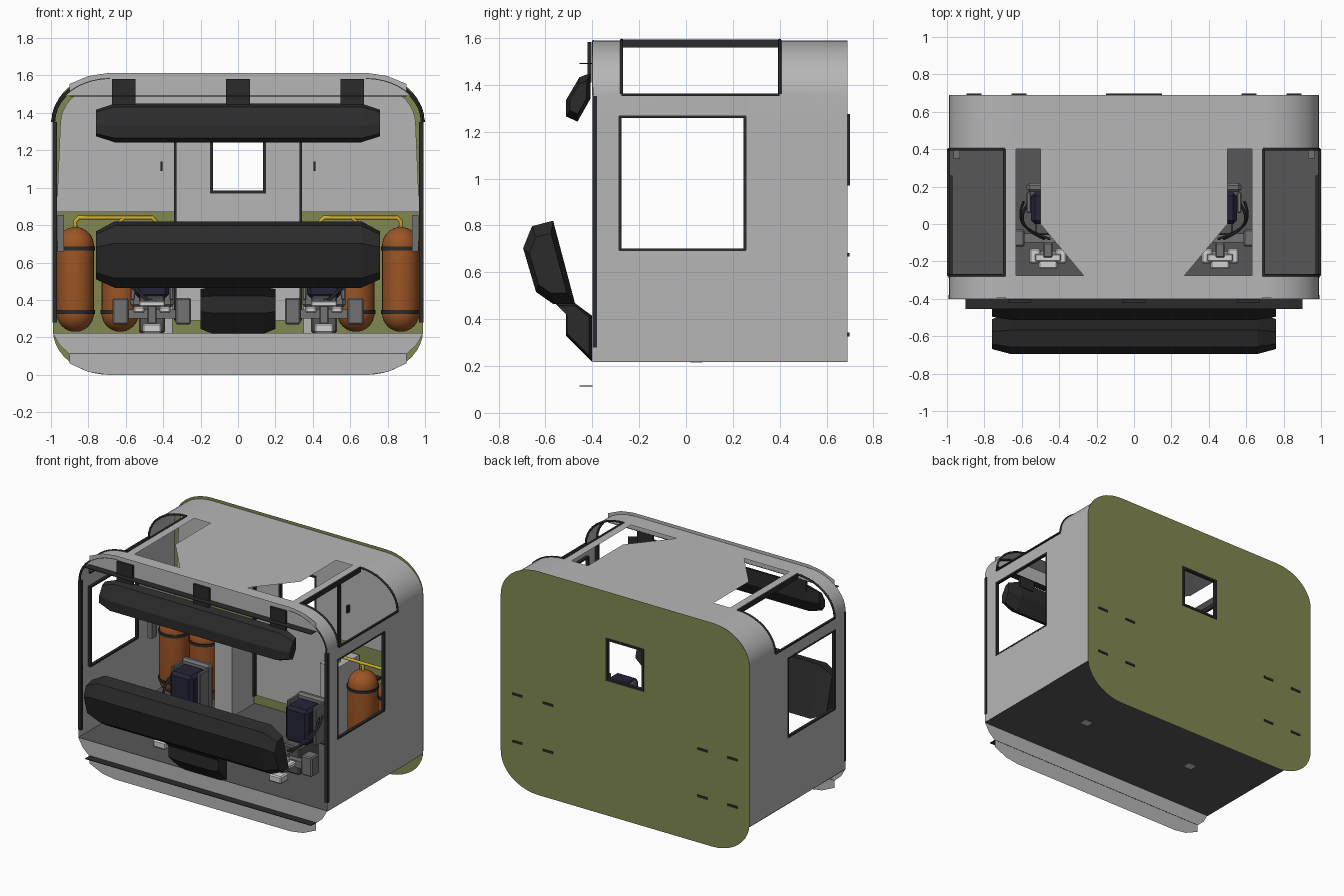
import bpy, bmesh, math
from mathutils import Vector

if "Cube" in bpy.data.objects:
    bpy.data.objects.remove(bpy.data.objects["Cube"])


def mat(name, *c):
    m = bpy.data.materials.new(name)
    m.diffuse_color = (*c, 1)
    m.use_nodes = True
    m.node_tree.nodes["Principled BSDF"].inputs["Base Color"].default_value = m.diffuse_color
    return m


GREY = mat("light_grey_shell", .47, .47, .47)
OLIVE = mat("olive_green", .22, .25, .085)
BLACK = mat("black_rubber", .024, .024, .024)
DARK = mat("dark_grey_floor", .095, .095, .095)
MID = mat("mid_grey", .17, .17, .17)
PALE = mat("pale_metal", .65, .65, .65)
NAVY = mat("navy", .017, .017, .04)
ORANGE = mat("orange_tank", .33, .09, .018)
YELLOW = mat("yellow_pipe", .6, .4, .03)


def finish(name, bm, m, smooth=False):
    me = bpy.data.meshes.new(name)
    bm.to_mesh(me)
    bm.free()
    me.materials.append(m)
    ob = bpy.data.objects.new(name, me)
    bpy.context.collection.objects.link(ob)
    if smooth:
        bpy.ops.object.select_all(action='DESELECT')
        ob.select_set(True)
        bpy.context.view_layer.objects.active = ob
        bpy.ops.object.shade_smooth_by_angle(angle=math.radians(35))
    return ob


def box(name, x, y, z, m, bevel=0):
    bm = bmesh.new()
    bmesh.ops.create_cube(bm, size=1)
    for v in bm.verts:
        v.co = [(a[0] + a[1]) / 2 + c * abs(a[1] - a[0]) for a, c in zip((x, y, z), v.co)]
    if bevel:
        bmesh.ops.bevel(bm, geom=bm.edges[:], offset=bevel, segments=1, affect='EDGES')
    return finish(name, bm, m)


def sheet(name, loops, y, m):
    """Flat plate facing y, the first (x, z) loop is the outline, the others are holes."""
    bm = bmesh.new()
    for lp in loops:
        vs = [bm.verts.new((px, y, pz)) for px, pz in lp]
        for a, b in zip(vs, vs[1:] + vs[:1]):
            bm.edges.new((a, b))
    bmesh.ops.triangle_fill(bm, edges=bm.edges[:], use_beauty=True, use_dissolve=False, normal=(0, -1, 0))
    return finish(name, bm, m)


def tube(name, pts, r, m, smooth_path=False):
    cu = bpy.data.curves.new(name, 'CURVE')
    cu.dimensions = '3D'
    cu.bevel_depth, cu.bevel_resolution, cu.use_fill_caps = r, 2, True
    sp = cu.splines.new('NURBS' if smooth_path else 'POLY')
    sp.points.add(len(pts) - 1)
    for p, c in zip(sp.points, pts):
        p.co = (*c, 1)
    if smooth_path:
        sp.use_endpoint_u, sp.order_u = True, 3
    cu.materials.append(m)
    ob = bpy.data.objects.new(name, cu)
    bpy.context.collection.objects.link(ob)
    return ob


def lathe(name, prof, centre, m, n=24):
    bm = bmesh.new()
    vs = [bm.verts.new((r, 0, z)) for r, z in prof]
    es = [bm.edges.new(p) for p in zip(vs, vs[1:])]
    bmesh.ops.spin(bm, geom=vs + es, cent=(0, 0, 0), axis=(0, 0, 1), angle=math.tau, steps=n, use_merge=True)
    bmesh.ops.remove_doubles(bm, verts=bm.verts[:], dist=1e-4)
    bmesh.ops.recalc_face_normals(bm, faces=bm.faces[:])
    bmesh.ops.translate(bm, verts=bm.verts[:], vec=centre)
    return finish(name, bm, m, True)


def pad(name, prof, half, inner, scale):
    """Cushion along x whose ends shrink towards the middle of its (y, z) profile."""
    bm = bmesh.new()
    c = sum((Vector(p) for p in prof), Vector((0, 0))) / len(prof)
    rings = []
    for x, s in ((-half, scale), (-inner, 1), (inner, 1), (half, scale)):
        rings.append([bm.verts.new((x, *(c + (Vector(p) - c) * s))) for p in prof])
    n = len(prof)
    for a, b in zip(rings, rings[1:]):
        for i in range(n):
            bm.faces.new((a[i], a[(i + 1) % n], b[(i + 1) % n], b[i]))
    bm.faces.new(rings[0])
    bm.faces.new(rings[-1])
    bmesh.ops.recalc_face_normals(bm, faces=bm.faces[:])
    return finish(name, bm, BLACK)


def arc(cx, cz, rx, rz, a0, a1, n=10):
    return [(cx + rx * math.cos(math.radians(a0 + (a1 - a0) * i / n)),
             cz + rz * math.sin(math.radians(a0 + (a1 - a0) * i / n))) for i in range(n + 1)]


def rect(x0, x1, z0, z1):
    return [(x0, z0), (x1, z0), (x1, z1), (x0, z1)]


def mirrored(half):
    return half + [(-x, z) for x, z in reversed(half)]


# Shell: side walls, rounded corners and roof, with window cells left open
corner = arc(.69, 1.36, .30, .23, 0, 90)
section = [(.99, .22), (.99, .70), (.99, 1.26)] + corner + [(.63, 1.59), (.5, 1.59), (.27, 1.59), (0, 1.59)]
ys = [-.4, -.275, 0, .25, .4, .69]
bm = bmesh.new()
for s in (1, -1):
    for i, (p, q) in enumerate(zip(section, section[1:])):
        for j, (y0, y1) in enumerate(zip(ys, ys[1:])):
            side_win = i == 1 and j in (1, 2)
            top_win = 1 <= j <= 3 and (3 <= i < 13 or i == 14)
            if side_win or top_win:
                continue
            pts = [(p[0], y0, p[1]), (q[0], y0, q[1]), (q[0], y1, q[1]), (p[0], y1, p[1])]
            if i == 15 and j == 1:          # slanted edge of the roof window
                pts = pts[1:]
            bm.faces.new([bm.verts.new((s * a, b, c)) for a, b, c in pts][::s])
bmesh.ops.remove_doubles(bm, verts=bm.verts[:], dist=1e-4)
finish("cabin_shell", bm, GREY, True)

# Floor with underside spots and hatch
box("floor", (-.99, .99), (-.4, .69), (.218, .224), DARK)
for s in (1, -1):
    box("floor_spot", (s * .43, s * .49), (.02, .07), (.214, .219), PALE)

# Back panel and grey inner lining with the rear window
win = rect(-.14, .14, .985, 1.26)
outline = mirrored(arc(.69, .24, .3, .24, -90, 0) + arc(.69, 1.37, .3, .24, 0, 90))
sheet("back_panel", [outline, win], .692, OLIVE)
lining = mirrored([(.33, .29), (.33, .87), (.97, .87)] + arc(.68, 1.34, .27, .22, 0, 90))
sheet("back_lining", [lining, win], .68, GREY)
for name, x, z in (("left", (-.15, -.135), (.97, 1.275)), ("right", (.135, .15), (.97, 1.275)),
                   ("bottom", (-.15, .15), (.97, .985)), ("top", (-.15, .15), (1.26, 1.275))):
    box("rear_window_frame_" + name, x, (.676, .699), z, BLACK)

# Front plates at top and bottom, and the thin ledges on them
low = [(.7, 0), (.8, .015), (.9, .06), (.9, .11), (.955, .16), (.99, .222)]
sheet("front_lower_plate", [mirrored(low)], -.401, GREY)
high = [(.93, 1.49), (.9, 1.51), (.9, 1.555), (.8, 1.597), (.7, 1.612)]
sheet("front_upper_plate", [mirrored(high)], -.401, GREY)
for z in (.115, 1.49):
    box("front_ledge", (-.9, .9), (-.455, -.4), (z - .002, z + .002), BLACK)

# Bumper pads, their arms and bracket
pad("upper_pad", [(-.408, 1.45), (-.455, 1.432), (-.512, 1.335), (-.512, 1.265), (-.463, 1.243), (-.408, 1.34)],
    .76, .66, .68)
pad("lower_pad", [(-.567, .82), (-.657, .797), (-.695, .703), (-.64, .516), (-.567, .465), (-.473, .465)],
    .76, .66, .72)
for x in (-.61, 0, .61):
    box("upper_pad_arm", (x - .063, x + .063), (-.42, -.403), (1.41, 1.582), BLACK)
pad("lower_pad_bracket", [(-.402, .22), (-.512, .33), (-.512, .42), (-.56, .47), (-.473, .468), (-.402, .415)],
    .2, .14, .85)

for s in (1, -1):
    # Corner window trim
    for y in (-.275, .4):
        tube("corner_window_rib", [(s * x, y, z) for x, z in corner], .007, BLACK)
    box("corner_window_top_bar", (s * .685, s * .7), (-.28, .4), (1.56, 1.593), BLACK)
    box("corner_window_sill", (s * .985, s * 1.0), (-.275, .4), (1.352, 1.362), BLACK)
    # Side window trim on the inside
    for y in (-.282, .252):
        box("side_window_post", (s * .97, s * .991), (y - .007, y + .007), (.695, 1.265), BLACK)
    for z in (.696, 1.264):
        box("side_window_rail", (s * .97, s * .991), (-.285, .257), (z - .006, z + .006), BLACK)
    # Front opening seal
    box("front_opening_seal", (s * .968, s * .993), (-.4, -.38), (.28, 1.352), BLACK)
    tube("front_corner_seal", [(s * (x - .006), -.395, z - .006) for x, z in corner], .007, BLACK)
    # Centre door seals and small hooks
    box("door_seal", (s * .328, s * .342), (.655, .682), (.29, 1.34), BLACK)
    box("wall_hook", (s * .405, s * .415), (.65, .68), (1.09, 1.14), BLACK)

    # Tanks with straps that pass through the back panel
    for x in (.87, .63):
        prof = arc(0, .33, .1, .1, -90, 0, 8) + arc(0, .69, .1, .1, 0, 90, 8)
        lathe("tank", prof, (s * x, .52, 0), ORANGE)
        for z in (.335, .675):
            ring = [(.1, z - .01), (.106, z - .01), (.106, z + .01), (.1, z + .01)]
            lathe("tank_strap", ring, (s * x, .52, 0), BLACK)
            box("strap_tab", (s * (x - .055), s * (x + .025)), (.6, .697), (z - .008, z + .008), BLACK)
        tube("tank_pipe", [(s * x, .52, .78), (s * x, .52, .82), (s * (x - .02), .52, .84),
                           (s * .46, .52, .84), (s * .44, .52, .82), (s * .44, .52, .78)], .011, YELLOW)
    box("pipe_cabinet", (s * .35, s * .49), (.43, .68), (.224, .8), GREY)
    box("side_bracket", (s * .93, s * .965), (.35, .41), (.66, .855), MID)

    # Equipment unit: housing, navy block, side boxes and clamp
    box("unit_pedestal", (s * .39, s * .53), (-.06, .17), (.224, .42), DARK, .01)
    box("unit_navy_block", (s * .37, s * .55), (.0, .17), (.41, .665), NAVY, .02)
    box("unit_back_plate", (s * .345, s * .575), (.17, .22), (.36, .69), MID, .015)
    for x in (.345, .552):
        box("unit_side_cheek", (s * x, s * (x + .022)), (.06, .17), (.4, .675), MID, .005)
    for x in (.25, .585):
        box("unit_side_box", (s * x, s * (x + .085)), (-.12, -.03), (.27, .41), MID, .008)
    box("unit_cross_bar", (s * .3, s * .62), (-.1, -.05), (.3, .35), MID)
    box("clamp_base", (s * .41, s * .51), (-.24, -.15), (.224, .275), PALE, .008)
    box("clamp_neck", (s * .435, s * .485), (-.18, -.1), (.27, .4), MID, .006)
    for x in (.36, .5):
        box("clamp_jaw", (s * x, s * (x + .06)), (-.21, -.13), (.33, .365), PALE, .008)
    box("clamp_bar", (s * .39, s * .53), (-.2, -.16), (.365, .395), PALE, .006)
    for k in (0, .03):
        tube("unit_cable", [(s * (.56 + k), .12, .6), (s * (.61 + k / 3), .05, .56), (s * .57, -.04, .48 - k),
                            (s * (.48 - k), -.08, .39)], .007, BLACK, True)
